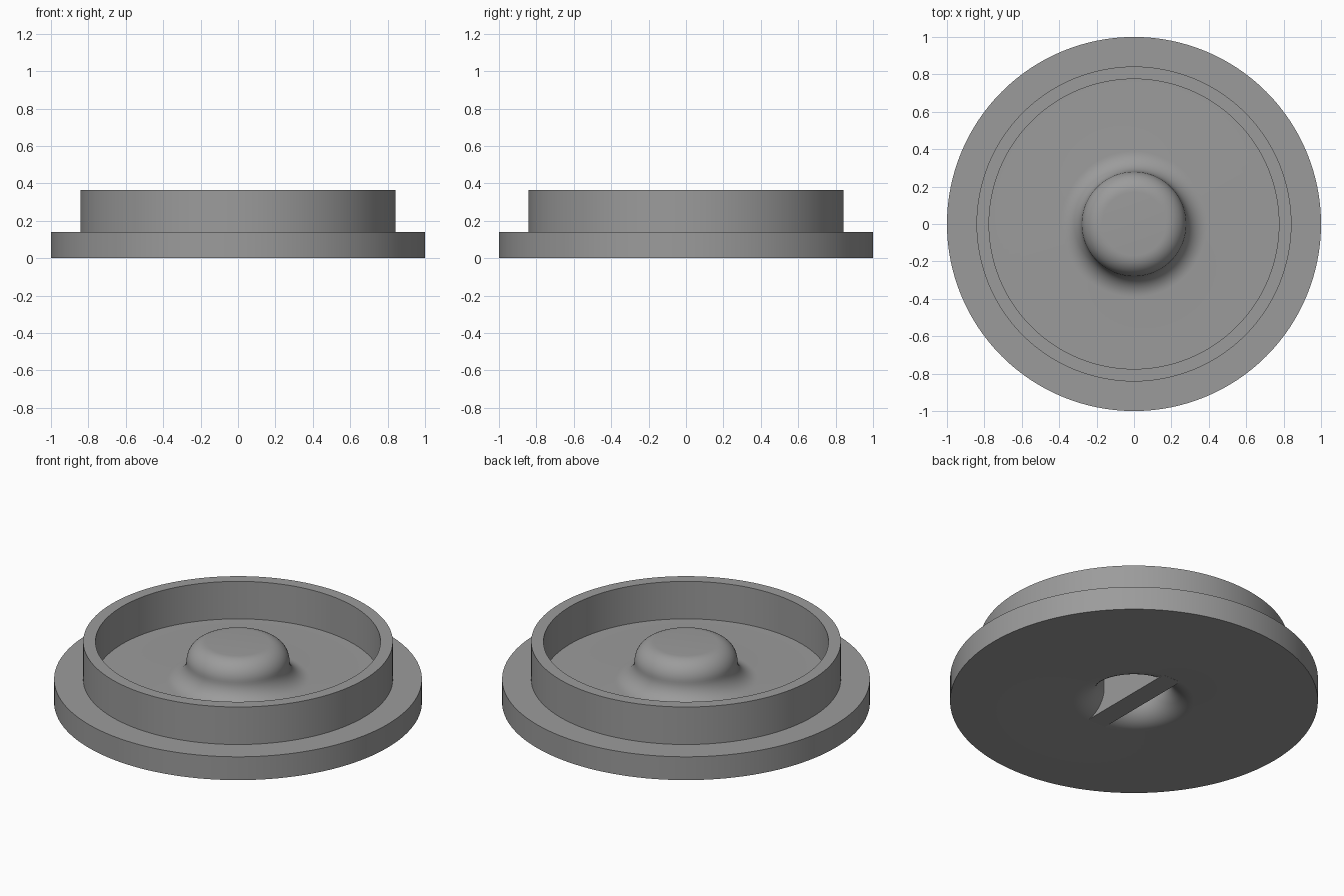
import bpy, bmesh, math

if "Cube" in bpy.data.objects:
    bpy.data.objects.remove(bpy.data.objects["Cube"])

SEG = 128
grey = bpy.data.materials.new("plain grey")
grey.diffuse_color = (0.33, 0.33, 0.33, 1)
grey.use_nodes = True
grey.node_tree.nodes["Principled BSDF"].inputs["Base Color"].default_value = grey.diffuse_color


def arc(r, z, radius, a0, a1, n=12):
    """Profile points (radius, height) along a circular arc, angles in degrees."""
    pts = []
    for i in range(n + 1):
        a = math.radians(a0 + (a1 - a0) * i / n)
        pts.append((r + radius * math.cos(a), z + radius * math.sin(a)))
    return pts


def finish(name, bm, angle=None):
    bmesh.ops.recalc_face_normals(bm, faces=bm.faces)
    mesh = bpy.data.meshes.new(name)
    bm.to_mesh(mesh)
    bm.free()
    mesh.materials.append(grey)
    ob = bpy.data.objects.new(name, mesh)
    bpy.context.collection.objects.link(ob)
    if angle:
        bpy.ops.object.select_all(action='DESELECT')
        ob.select_set(True)
        bpy.context.view_layer.objects.active = ob
        bpy.ops.object.shade_smooth_by_angle(angle=math.radians(angle))
    return ob


def lathe(name, profile):
    """Spin a profile that starts and ends on the z axis."""
    bm = bmesh.new()
    verts = [bm.verts.new((r, 0, z)) for r, z in profile]
    edges = [bm.edges.new(pair) for pair in zip(verts, verts[1:])]
    bmesh.ops.spin(bm, geom=verts + edges, cent=(0, 0, 0), axis=(0, 0, 1),
                   angle=math.tau, steps=SEG, use_duplicate=False)
    bmesh.ops.remove_doubles(bm, verts=bm.verts, dist=1e-5)
    return finish(name, bm, 30)


# Flange, raised rim, hollow centre knob and flared recess underneath
profile = [(0, 0.36)]
profile += arc(0.17, 0.25, 0.11, 90, 0)         # rounded knob shoulder
profile += arc(0.39, 0.25, 0.11, 180, 270)[1:]  # fillet into the floor
profile += [(0.775, 0.14), (0.775, 0.365), (0.842, 0.365), (0.842, 0.14),
            (1, 0.14), (1, 0)]
profile += arc(0.33, 0.14, 0.14, 270, 180)      # flared mouth of the recess
profile += [(0.19, 0.26), (0, 0.26)]
lathe("button_body", profile)

# Thread bar across the recess, its ends buried in the body
half = [(0.32, 0), (0.32, 0.1), (0.22, 0.16), (0.22, 0.28)]
outline = half + [(-y, z) for y, z in reversed(half)]
bm = bmesh.new()
face = bm.faces.new([bm.verts.new((-0.06, y, z)) for y, z in outline])
side = bmesh.ops.extrude_face_region(bm, geom=[face])["geom"]
bmesh.ops.translate(bm, vec=(0.12, 0, 0),
                    verts=[v for v in side if isinstance(v, bmesh.types.BMVert)])
finish("thread_bar", bm)
